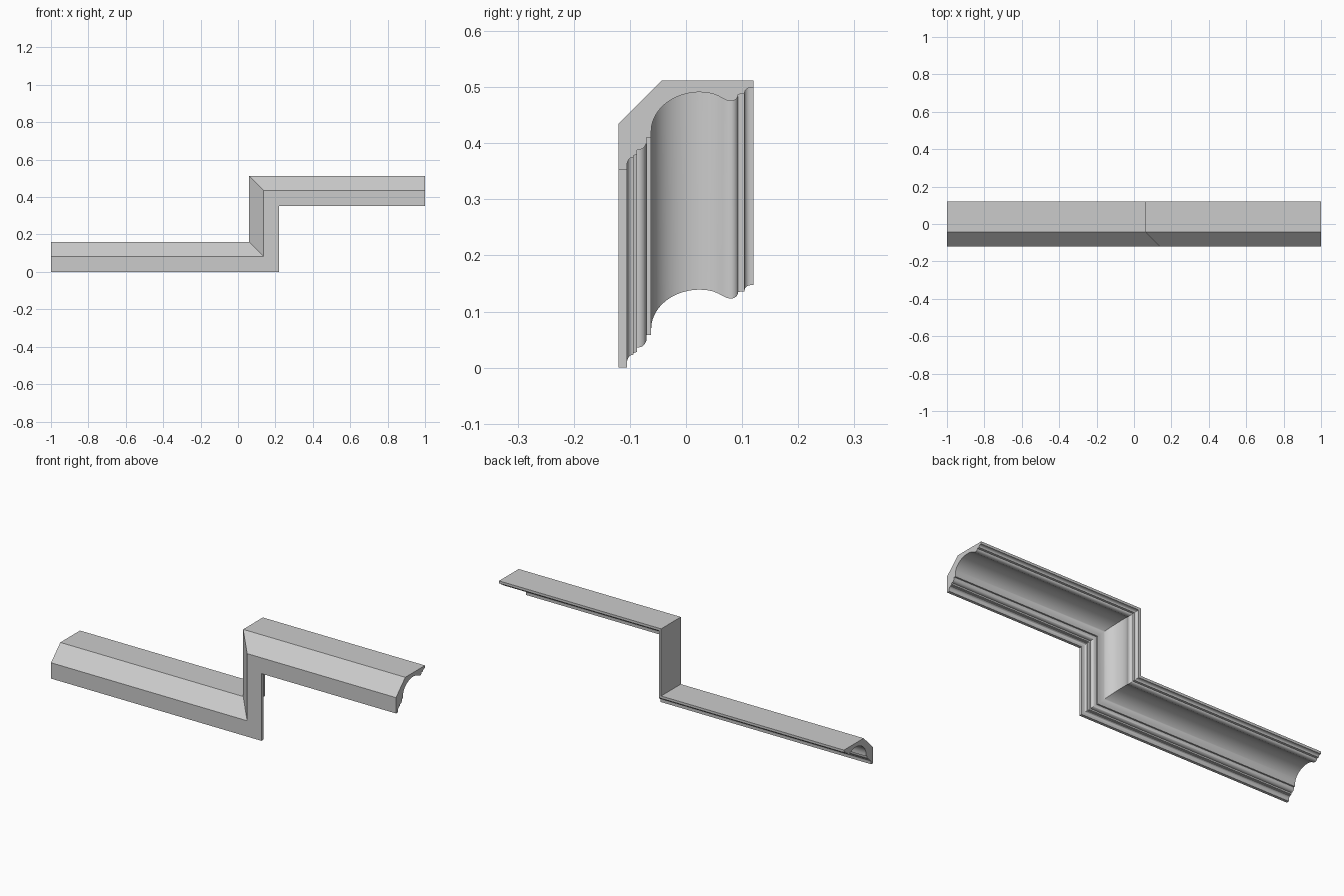
import bpy, bmesh
from math import sin, cos, radians

if "Cube" in bpy.data.objects:
    bpy.data.objects.remove(bpy.data.objects["Cube"])

H = 0.16                      # moulding depth
TOP, STEP, CORNER = 0.512, 0.352, 0.06


def arc(cy, cz, ry, rz, a0, a1, n):
    """Elliptical arc in the (y, z) profile plane, angles in degrees."""
    return [(cy + ry * cos(radians(a0 + (a1 - a0) * i / n)),
             cz + rz * sin(radians(a0 + (a1 - a0) * i / n))) for i in range(n + 1)]


# Crown profile, drawn as seen at the upper right end
profile = [(-0.105, 0.352), (-0.12, 0.352), (-0.12, 0.435), (-0.043, 0.512), (0.12, 0.512)]
# upper fillet and small cove
profile += [(0.12, 0.499)]
profile += arc(0.115, 0.488, 0.011, 0.011, 90, 180, 6)
profile += [(0.093, 0.487)]
# rounded bead leading into the large cove
profile += arc(0.080, 0.487, 0.013, 0.012, 0, -90, 6)
profile += [(0.073, 0.4762), (0.066, 0.4795), (0.058, 0.484), (0.048, 0.488), (0.037, 0.4902)]
profile += arc(0.025, 0.421, 0.087, 0.070, 90, 180, 20)
# stepped lower edge
profile += [(-0.062, 0.41), (-0.07, 0.41)]
profile += arc(-0.085, 0.405, 0.015, 0.017, 0, -90, 6)
profile += [(-0.087, 0.388), (-0.087, 0.380), (-0.094, 0.378)]
profile += arc(-0.094, 0.362, 0.011, 0.013, 90, 180, 6)


def path(y, z):
    """Mitred run of one profile point along the stepped path."""
    d = TOP - z
    x = CORNER + d
    low = TOP - STEP - d
    return [(-1, y, low), (x, y, low), (x, y, low + STEP), (1, y, low + STEP)]


# Sweep the profile along the path and cap both ends
bm = bmesh.new()
runs = [[bm.verts.new(p) for p in path(y, z)] for y, z in profile]
for a, b in zip(runs, runs[1:] + runs[:1]):
    for i in range(3):
        bm.faces.new((a[i], a[i + 1], b[i + 1], b[i]))
bm.faces.new([r[0] for r in runs])
bm.faces.new([r[3] for r in reversed(runs)])
bmesh.ops.remove_doubles(bm, verts=bm.verts, dist=1e-5)
bmesh.ops.recalc_face_normals(bm, faces=bm.faces)

mesh = bpy.data.meshes.new("stepped_crown_moulding")
bm.to_mesh(mesh)
bm.free()
moulding = bpy.data.objects.new("stepped_crown_moulding", mesh)
bpy.context.collection.objects.link(moulding)
bpy.context.view_layer.objects.active = moulding
moulding.select_set(True)
bpy.ops.object.shade_smooth_by_angle(angle=radians(30))
